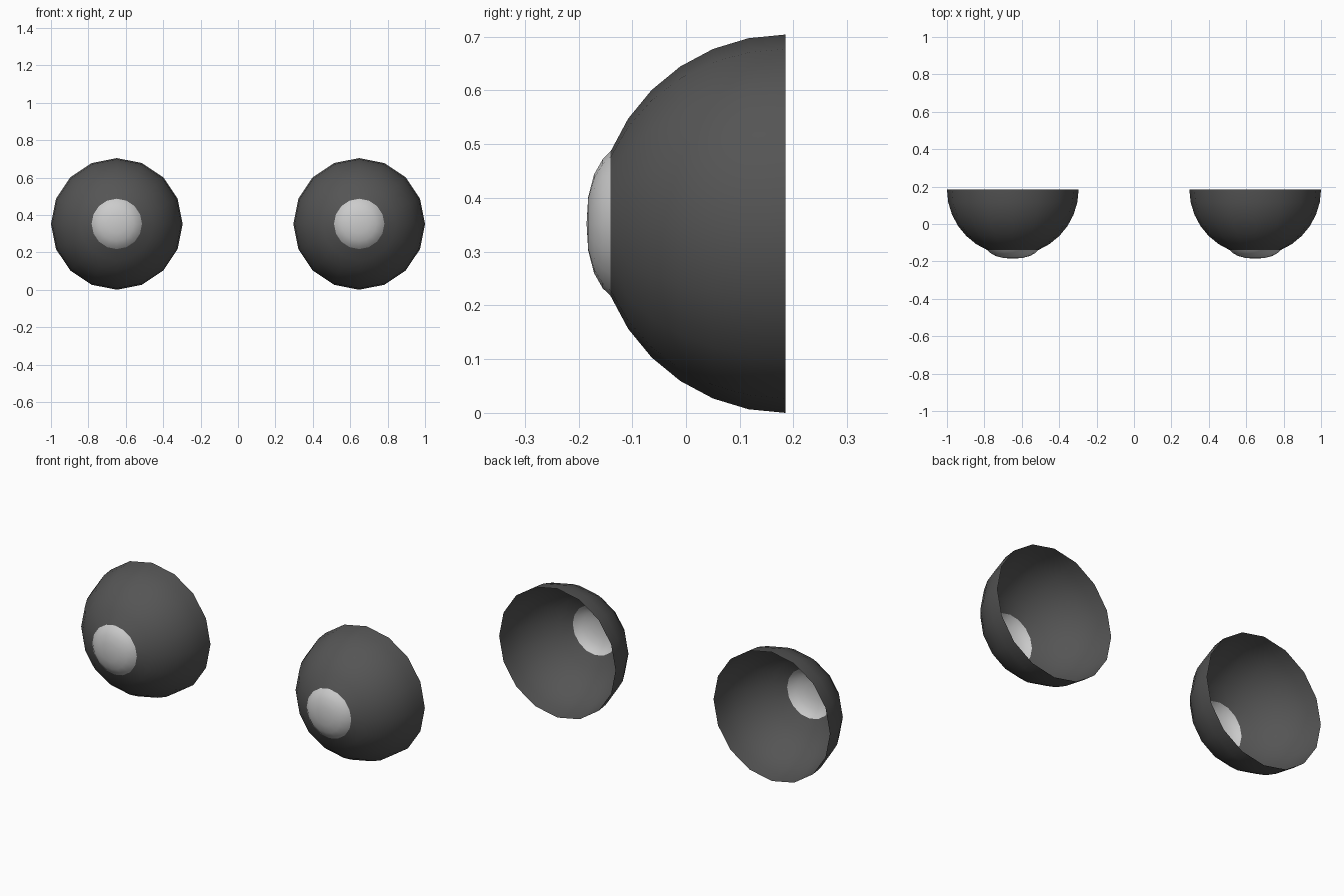
import bpy, bmesh, math

if "Cube" in bpy.data.objects:
    bpy.data.objects.remove(bpy.data.objects["Cube"])

SEG = 16
CX, CY, CZ, R = 0.648, 0.185, 0.352, 0.352


def lathe(name, profile, cx, mat=None):
    """Revolve (y, radius) points around a front-to-back axis."""
    bm = bmesh.new()
    rings = []
    for y, r in profile:
        if r == 0:
            rings.append([bm.verts.new((0, y, 0))] * SEG)
        else:
            rings.append([bm.verts.new((r * math.cos(2 * math.pi * i / SEG), y,
                                        r * math.sin(2 * math.pi * i / SEG)))
                          for i in range(SEG)])
    for a, b in zip(rings, rings[1:]):
        for i in range(SEG):
            j = (i + 1) % SEG
            quad = [a[i], a[j], b[j], b[i]]
            bm.faces.new(list(dict.fromkeys(quad))).smooth = True
    bmesh.ops.recalc_face_normals(bm, faces=bm.faces)
    # open shells: make sure normals point to the front / outside
    if sum(f.normal.y * f.calc_area() for f in bm.faces) > 0:
        bmesh.ops.reverse_faces(bm, faces=bm.faces)
    mesh = bpy.data.meshes.new(name)
    bm.to_mesh(mesh)
    bm.free()
    ob = bpy.data.objects.new(name, mesh)
    ob.location = (cx, 0, CZ)
    bpy.context.collection.objects.link(ob)
    if mat:
        mesh.materials.append(mat)
    return ob


dark = bpy.data.materials.new("dark_grey")
dark.diffuse_color = (0.09, 0.09, 0.09, 1)
dark.use_nodes = True
dark.node_tree.nodes["Principled BSDF"].inputs["Base Color"].default_value = dark.diffuse_color

# Hemisphere shell, open at the back and at the lens hole
step = math.radians(11.25)
shell = [(CY - R * math.sin(k * step), R * math.cos(k * step)) for k in range(7)]
# Shallow bulging lens that fills the front hole
lens = [shell[-1], (-0.155, 0.120), (-0.171, 0.092), (-0.182, 0.050), (-0.185, 0)]

for side, cx in (("left", -CX), ("right", CX)):
    lathe("eye_shell_" + side, shell, cx, dark)
    lathe("eye_lens_" + side, lens, cx)
